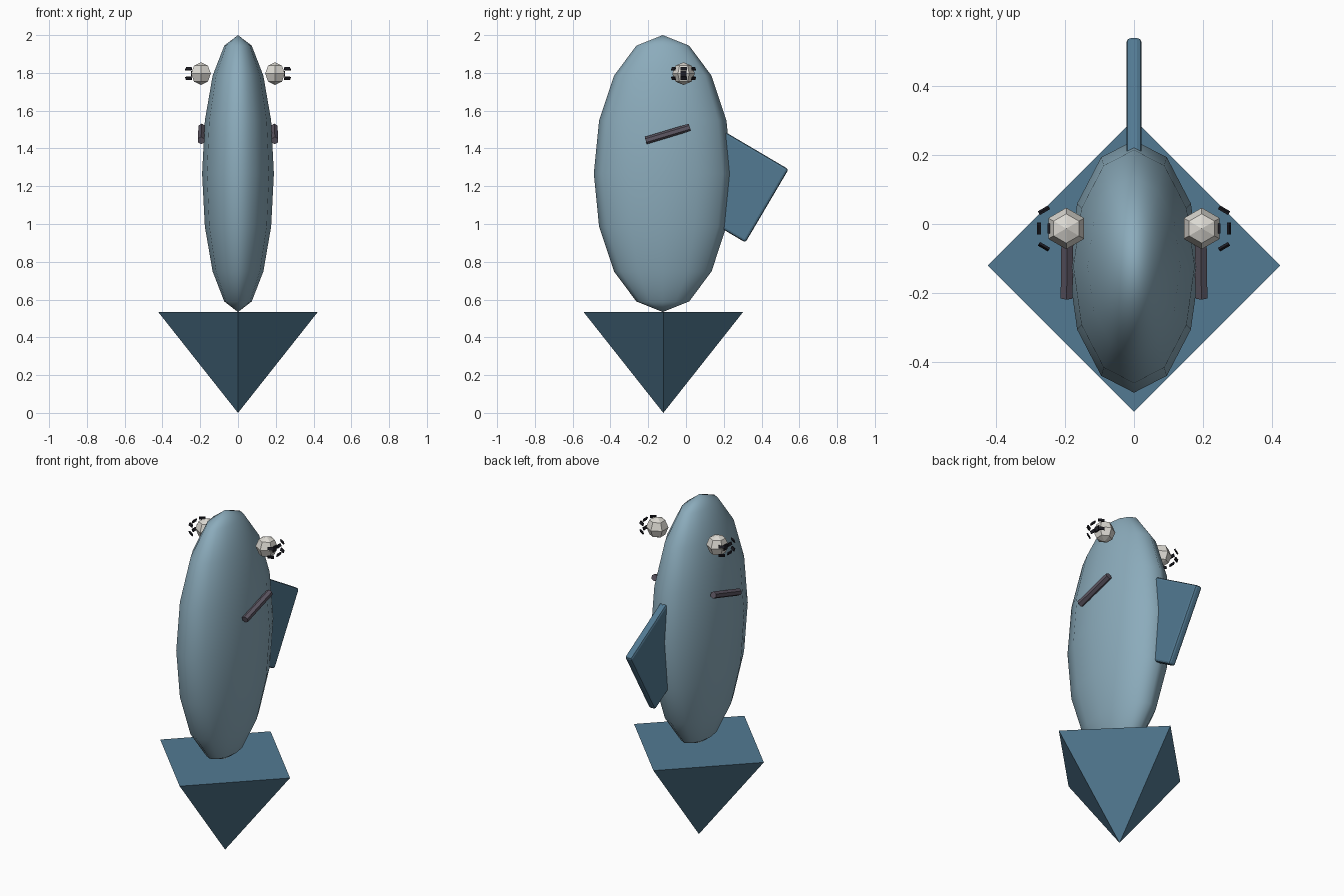
import bpy
from math import radians, sin, cos
from mathutils import Vector, Euler

cube = bpy.data.objects.get("Cube")
if cube:
    bpy.data.objects.remove(cube, do_unlink=True)


def material(name, rgb):
    mat = bpy.data.materials.new(name)
    mat.use_nodes = True
    mat.diffuse_color = (*rgb, 1)
    mat.node_tree.nodes["Principled BSDF"].inputs["Base Color"].default_value = (*rgb, 1)
    return mat


pale_blue = material("pale blue", (0.26, 0.41, 0.50))
deep_blue = material("deep blue", (0.085, 0.195, 0.29))
off_white = material("off white", (0.72, 0.70, 0.65))
mauve_grey = material("mauve grey", (0.11, 0.095, 0.125))
black = material("black", (0.012, 0.012, 0.018))


def finish(name, mat, scale=(1, 1, 1), smooth=False):
    obj = bpy.context.object
    obj.name = name
    obj.scale = scale
    obj.data.materials.append(mat)
    if smooth:
        bpy.ops.object.shade_smooth()
    return obj


def box(name, mat, centre, size, rotation=(0, 0, 0)):
    bpy.ops.mesh.primitive_cube_add(size=1, location=centre, rotation=rotation)
    return finish(name, mat, size)


# Body: squashed low-poly ellipsoid
bpy.ops.mesh.primitive_uv_sphere_add(segments=12, ring_count=8, radius=1,
                                     location=(0, -0.123, 1.267))
finish("body", pale_blue, (0.19, 0.365, 0.733), smooth=True)

# Tail: upside-down square pyramid with corners on the axes
bpy.ops.mesh.primitive_cone_add(vertices=4, radius1=0.423, radius2=0, depth=0.535,
                                location=(0, -0.12, 0.2675),
                                rotation=(radians(180), 0, 0))
finish("tail", deep_blue)

# Back fin: tilted slab with softened edges
fin = box("back_fin", deep_blue, (0, 0.235, 1.21), (0.044, 0.45, 0.45),
          (radians(-30.5), 0, 0))
bpy.ops.object.transform_apply(location=False, rotation=False, scale=True)
bevel = fin.modifiers.new("soft_edges", "BEVEL")
bevel.width = 0.013
bevel.segments = 2

for side, label in ((1, "left"), (-1, "right")):
    # Eyeball
    eye = Vector((side * 0.196, -0.013, 1.796))
    bpy.ops.mesh.primitive_uv_sphere_add(segments=6, ring_count=4, radius=0.06,
                                         location=eye)
    finish(label + "_eyeball", off_white)

    # Pupil resting on the outer face of the eyeball
    box(label + "_pupil", black, eye + Vector((side * 0.05, 0, 0)),
        (0.008, 0.03, 0.03))

    # Small floating plates in three columns around the outer side of the eye
    for column in (-1, 0, 1):
        turn = radians(60 * column)
        for row in (-1, 1):
            reach = 0.061 if column else 0.079
            spot = eye + Vector((side * (0.034 + 0.5 * reach if column else reach),
                                 reach * sin(turn), row * 0.025))
            box(f"{label}_eye_plate", black, spot, (0.007, 0.034, 0.017),
                (0, side * row * radians(-20), side * turn))

    # Cheek bar: six-sided rod sloping up towards the back
    start = Vector((side * 0.195, -0.213, 1.442))
    end = Vector((side * 0.192, 0.02, 1.512))
    axis = end - start
    bpy.ops.mesh.primitive_cylinder_add(vertices=6, radius=0.02, depth=axis.length,
                                        location=(start + end) / 2,
                                        rotation=axis.to_track_quat("Z", "Y").to_euler())
    finish(label + "_cheek_bar", mauve_grey)
